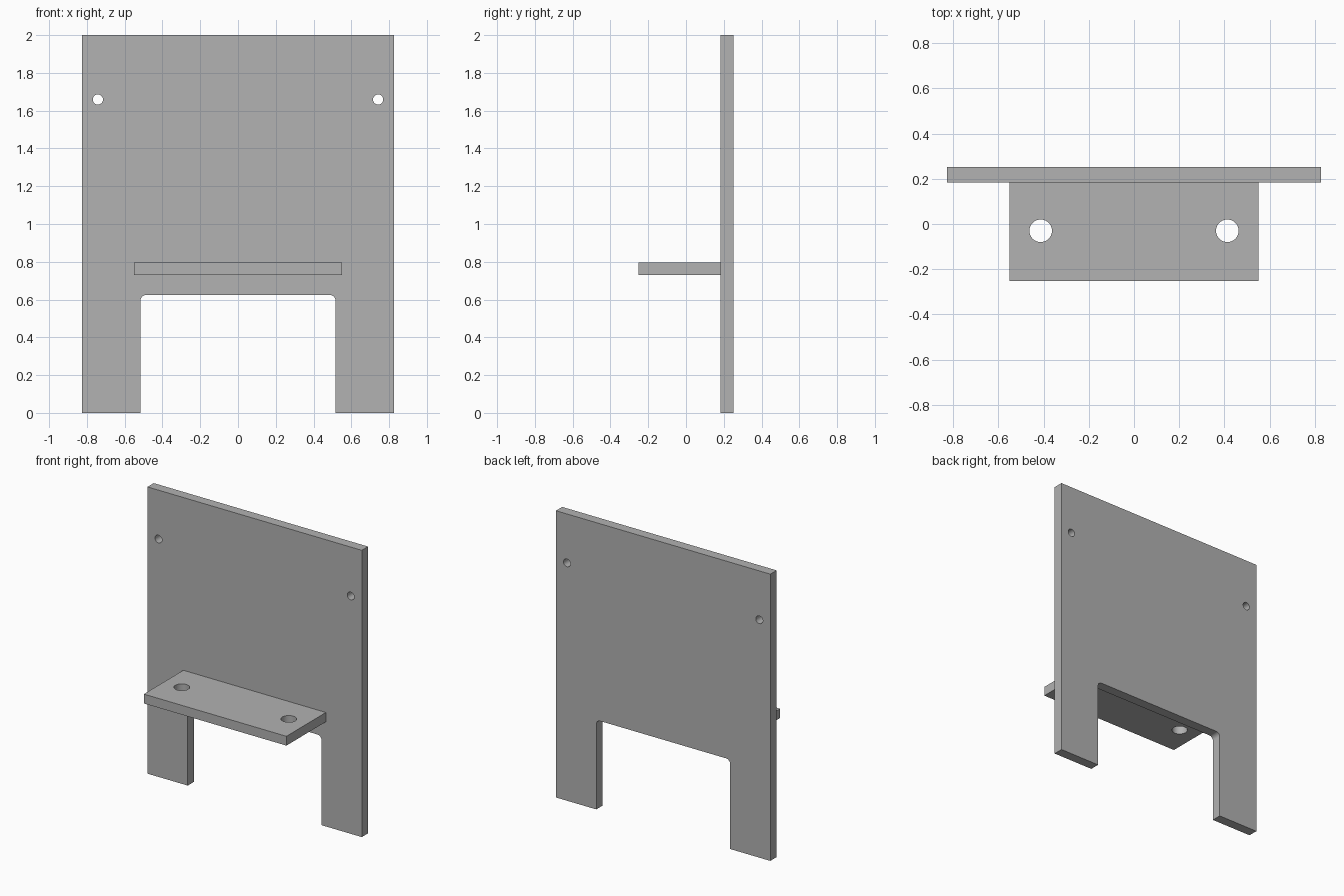
import bpy, bmesh
from math import cos, sin, pi, radians
from mathutils import Matrix, Vector

default = bpy.data.objects.get("Cube")
if default:
    bpy.data.objects.remove(default, do_unlink=True)

# Material
grey = bpy.data.materials.new("plain grey")
grey.use_nodes = True
COLOUR = (0.445, 0.445, 0.445, 1)
grey.diffuse_color = COLOUR
grey.node_tree.nodes["Principled BSDF"].inputs["Base Color"].default_value = COLOUR


def arc(cx, cy, r, start, end, steps):
    """Points along an arc, angles in degrees."""
    angles = [radians(start + (end - start) * i / steps) for i in range(steps + 1)]
    return [(cx + r * cos(a), cy + r * sin(a)) for a in angles]


def circle(cx, cy, r):
    return arc(cx, cy, r, 0, 360, 40)[:-1]


def board(name, loops, thickness, matrix):
    """Flat board: first loop is the outline, the others are holes."""
    curve = bpy.data.curves.new(name, "CURVE")
    curve.dimensions = "2D"
    curve.fill_mode = "BOTH"
    curve.extrude = thickness / 2
    for loop in loops:
        spline = curve.splines.new("POLY")
        spline.points.add(len(loop) - 1)
        for point, (x, y) in zip(spline.points, loop):
            point.co = (x, y, 0, 1)
        spline.use_cyclic_u = True
    obj = bpy.data.objects.new(name, curve)
    bpy.context.collection.objects.link(obj)
    bpy.ops.object.select_all(action="DESELECT")
    obj.select_set(True)
    bpy.context.view_layer.objects.active = obj
    bpy.ops.object.convert(target="MESH")
    obj = bpy.context.object
    obj.name = name

    # Weld caps to walls and place the board
    bm = bmesh.new()
    bm.from_mesh(obj.data)
    bmesh.ops.remove_doubles(bm, verts=bm.verts, dist=0.0001)
    bmesh.ops.transform(bm, matrix=matrix, verts=bm.verts)
    bmesh.ops.recalc_face_normals(bm, faces=bm.faces)
    bm.to_mesh(obj.data)
    bm.free()
    obj.data.materials.clear()
    obj.data.materials.append(grey)
    bpy.ops.object.shade_smooth_by_angle(angle=radians(30))
    return obj


# Upright back panel: two legs, rounded opening, two small screw holes
W, H = 0.827, 2.0
LEG, ARCH, R = 0.516, 0.624, 0.03
BACK, PANEL = 0.252, 0.069
outline = [(-W, 0), (-LEG, 0)]
outline += arc(-LEG + R, ARCH - R, R, 180, 90, 8)
outline += arc(LEG - R, ARCH - R, R, 90, 0, 8)
outline += [(LEG, 0), (W, 0), (W, H), (-W, H)]
screw_holes = [circle(s * 0.742, 1.659, 0.027) for s in (-1, 1)]
board("back_panel", [outline] + screw_holes, PANEL,
      Matrix.Translation(Vector((0, BACK - PANEL / 2, 0))) @ Matrix.Rotation(pi / 2, 4, "X"))

# Shelf projecting to the front with two larger holes
S, FRONT, REAR = 0.55, -BACK, BACK - PANEL
BOTTOM, TOP = 0.73, 0.795
shelf = [(-S, FRONT), (S, FRONT), (S, REAR), (-S, REAR)]
shelf_holes = [circle(s * 0.413, -0.03, 0.05) for s in (-1, 1)]
board("shelf", [shelf] + shelf_holes, TOP - BOTTOM,
      Matrix.Translation(Vector((0, 0, (TOP + BOTTOM) / 2))))
